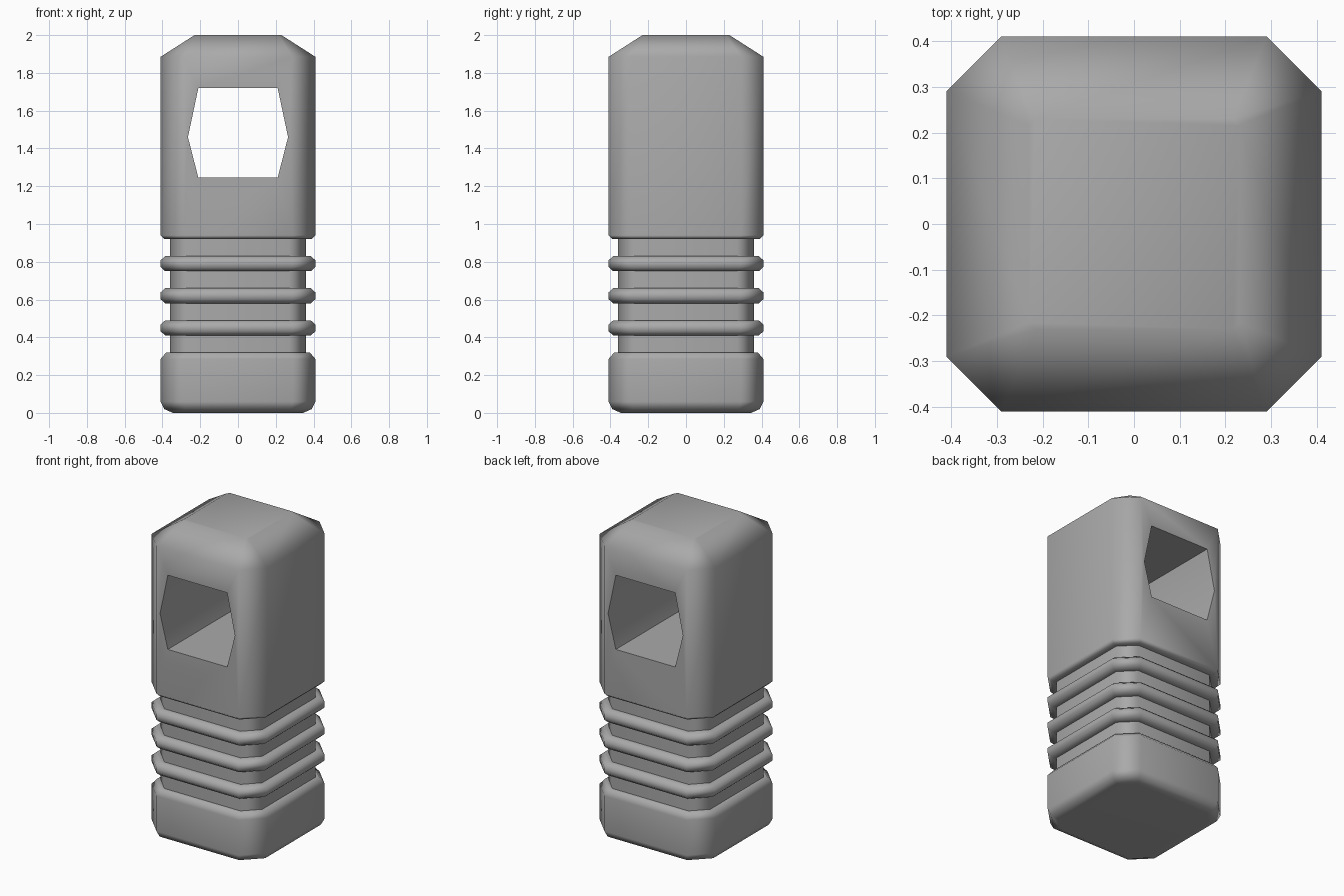
import bpy, bmesh

cube = bpy.data.objects.get("Cube")
if cube:
    bpy.data.objects.remove(cube, do_unlink=True)

HALF, FLAT, NECK = 0.41, 0.29, 0.36

# Single grey material
grey = bpy.data.materials.new("grey")
grey.use_nodes = True
colour = (0.4, 0.4, 0.4, 1)
grey.diffuse_color = colour
grey.node_tree.nodes["Principled BSDF"].inputs["Base Color"].default_value = colour

bm = bmesh.new()


def octagon(h, z):
    """Square loop with cut corners, inset evenly from the widest outline."""
    f = FLAT - (HALF - h) * 0.414
    pts = [(-f, -h), (f, -h), (h, -f), (h, f), (f, h), (-f, h), (-h, f), (-h, -f)]
    return [bm.verts.new((x, y, z)) for x, y in pts]


# Side profile as (half width, height): foot, three ribs on a neck, head
profile = [(0.345, 0), (0.39, 0.02), (HALF, 0.06), (HALF, 0.285), (0.38, 0.32), (NECK, 0.32)]
for z in (0.41, 0.58, 0.75):
    profile += [(NECK, z), (0.385, z), (HALF, z + 0.022),
                (HALF, z + 0.058), (0.385, z + 0.08), (NECK, z + 0.08)]
profile += [(NECK, 0.92), (0.39, 0.92), (HALF, 0.94), (HALF, 1.885), (0.23, 2.0)]
loops = [octagon(h, z) for h, z in profile]
head_index = len(loops) - 3

# Walls, leaving the front and back of the head open for the hole
for k, (a, b) in enumerate(zip(loops, loops[1:])):
    for i in range(8):
        j = (i + 1) % 8
        if k != head_index or i not in (0, 4):
            bm.faces.new((a[i], a[j], b[j], b[i]))
bm.faces.new(loops[0][::-1])
bm.faces.new(loops[-1])

# Six-sided hole straight through the head
outline = [(-0.21, 1.245), (0.21, 1.245), (0.265, 1.46),
           (0.21, 1.72), (-0.21, 1.72), (-0.265, 1.46)]
low, high = loops[head_index], loops[head_index + 1]
rims = []
for y, l, r in ((-HALF, 0, 1), (HALF, 5, 4)):
    rim = [bm.verts.new((x, y, z)) for x, z in outline]
    rims.append(rim)
    bm.faces.new((low[l], low[r], rim[1], rim[0]))
    bm.faces.new((low[r], high[r], rim[3], rim[2], rim[1]))
    bm.faces.new((high[r], high[l], rim[4], rim[3]))
    bm.faces.new((high[l], low[l], rim[0], rim[5], rim[4]))
for i in range(6):
    j = (i + 1) % 6
    bm.faces.new((rims[0][i], rims[0][j], rims[1][j], rims[1][i]))

bmesh.ops.recalc_face_normals(bm, faces=bm.faces)
mesh = bpy.data.meshes.new("ribbed_post")
bm.to_mesh(mesh)
bm.free()
mesh.materials.append(grey)
post = bpy.data.objects.new("ribbed_post", mesh)
bpy.context.collection.objects.link(post)

# Smooth shading with crisp steps, and flat-looking large faces
bpy.ops.object.select_all(action="DESELECT")
post.select_set(True)
bpy.context.view_layer.objects.active = post
bpy.ops.object.shade_smooth_by_angle(angle=1.05)
weighted = post.modifiers.new("weighted_normals", "WEIGHTED_NORMAL")
weighted.keep_sharp = True
